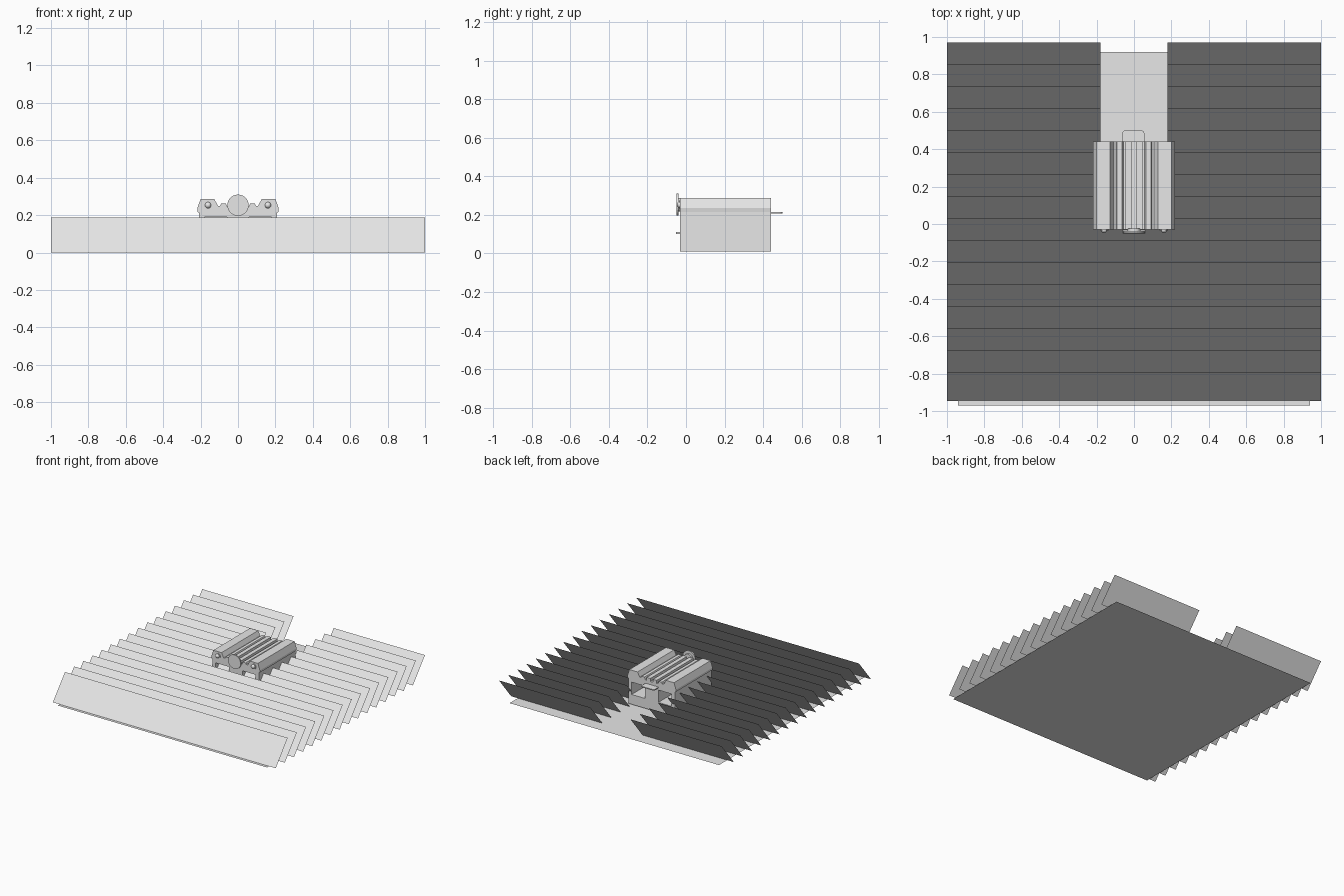
import bpy, bmesh
from math import radians
from mathutils import Matrix

cube = bpy.data.objects.get("Cube")
if cube:
    bpy.data.objects.remove(cube, do_unlink=True)

grey = bpy.data.materials.new("light_grey")
grey.use_nodes = True
color = (0.8, 0.8, 0.8, 1)
grey.diffuse_color = color
grey.node_tree.nodes["Principled BSDF"].inputs["Base Color"].default_value = color


def finish(name, bm):
    mesh = bpy.data.meshes.new(name)
    bm.to_mesh(mesh)
    bm.free()
    mesh.materials.append(grey)
    ob = bpy.data.objects.new(name, mesh)
    bpy.context.collection.objects.link(ob)
    return ob


def quad(bm, x0, x1, y0, y1, z0, z1):
    corners = [(x0, y0, z0), (x1, y0, z0), (x1, y1, z1), (x0, y1, z1)]
    bm.faces.new([bm.verts.new(c) for c in corners])


def box(name, x0, x1, y0, y1, z0, z1):
    bm = bmesh.new()
    move = Matrix.Translation(((x0 + x1) / 2, (y0 + y1) / 2, (z0 + z1) / 2))
    size = Matrix.Diagonal((x1 - x0, y1 - y0, z1 - z0, 1))
    bmesh.ops.create_cube(bm, size=1, matrix=move @ size)
    return finish(name, bm)


def extrude_y(name, points, y0, y1):
    bm = bmesh.new()
    face = bm.faces.new([bm.verts.new((x, y0, z)) for x, z in points])
    new = bmesh.ops.extrude_face_region(bm, geom=[face])["geom"]
    verts = [v for v in new if isinstance(v, bmesh.types.BMVert)]
    bmesh.ops.translate(bm, verts=verts, vec=(0, y1 - y0, 0))
    bmesh.ops.recalc_face_normals(bm, faces=bm.faces)
    return finish(name, bm)


def disc(name, x, y, z, radius, depth):
    bm = bmesh.new()
    place = Matrix.Translation((x, y, z)) @ Matrix.Rotation(radians(90), 4, "X")
    bmesh.ops.create_cone(bm, cap_ends=True, segments=24, radius1=radius,
                          radius2=radius, depth=depth, matrix=place)
    return finish(name, bm)


# Ground sheet
bm = bmesh.new()
quad(bm, -0.94, 0.94, -0.97, 0.92, 0, 0)
finish("ground_sheet", bm)

# Leaning slats, split around the housing and the channel behind it
LEAN, TOP, STEP, FIRST = 0.155, 0.187, 0.1173, -0.945
for i in range(16):
    y = FIRST + STEP * i
    bm = bmesh.new()
    spans = [(-1, 1)] if i < 8 else [(-1, -0.18), (0.18, 1)]
    for x0, x1 in spans:
        quad(bm, x0, x1, y, y + LEAN, 0, TOP)
    finish(f"slat_{i + 1}", bm)

# Housing walls with two openings along its length
FRONT, BACK = -0.03, 0.44
box("housing_base", -0.208, 0.208, FRONT, BACK, 0.01, 0.09)
box("housing_roof", -0.208, 0.208, FRONT, BACK, 0.19, 0.218)
box("housing_web", -0.06, 0.06, FRONT, BACK, 0.09, 0.19)
for side, name in ((-1, "right"), (1, "left")):
    xs = sorted((side * 0.18, side * 0.208))
    box(f"housing_wall_{name}", *xs, FRONT, BACK, 0.09, 0.19)
box("inner_partition", -0.18, 0.18, 0.15, 0.25, 0.09, 0.19)

# Ribbed cap
half = [(0.215, 0.215), (0.218, 0.235), (0.2, 0.287), (0.127, 0.287),
        (0.108, 0.25), (0.095, 0.25), (0.09, 0.262), (0.065, 0.262),
        (0.055, 0.24), (0.045, 0.24), (0.045, 0.265), (0.012, 0.265),
        (0.012, 0.24)]
extrude_y("ribbed_cap", half + [(-x, z) for x, z in reversed(half)], FRONT, BACK)

# Front fittings
disc("front_disc", 0, -0.043, 0.253, 0.057, 0.01)
disc("disc_hub", 0, -0.034, 0.253, 0.035, 0.02)
for side, name in ((-1, "right"), (1, "left")):
    disc(f"bolt_washer_{name}", side * 0.16, -0.031, 0.253, 0.023, 0.006)
    bm = bmesh.new()
    bmesh.ops.create_uvsphere(bm, u_segments=16, v_segments=8, radius=0.017,
                              matrix=Matrix.Translation((side * 0.16, -0.031, 0.253)))
    for f in bm.faces:
        f.smooth = True
    finish(f"bolt_head_{name}", bm)
box("front_tab", -0.06, 0.06, -0.052, FRONT, 0.1, 0.11)

# Rounded rear tongue
tongue = box("rear_tongue", -0.062, 0.055, 0.4, 0.5, 0.207, 0.215)
bm = bmesh.new()
bm.from_mesh(tongue.data)
corners = [e for e in bm.edges if all(v.co.y > 0.49 for v in e.verts)
           and abs(e.verts[0].co.z - e.verts[1].co.z) > 0.005]
bmesh.ops.bevel(bm, geom=corners, offset=0.015, segments=4, profile=0.5, affect="EDGES")
bm.to_mesh(tongue.data)
bm.free()
